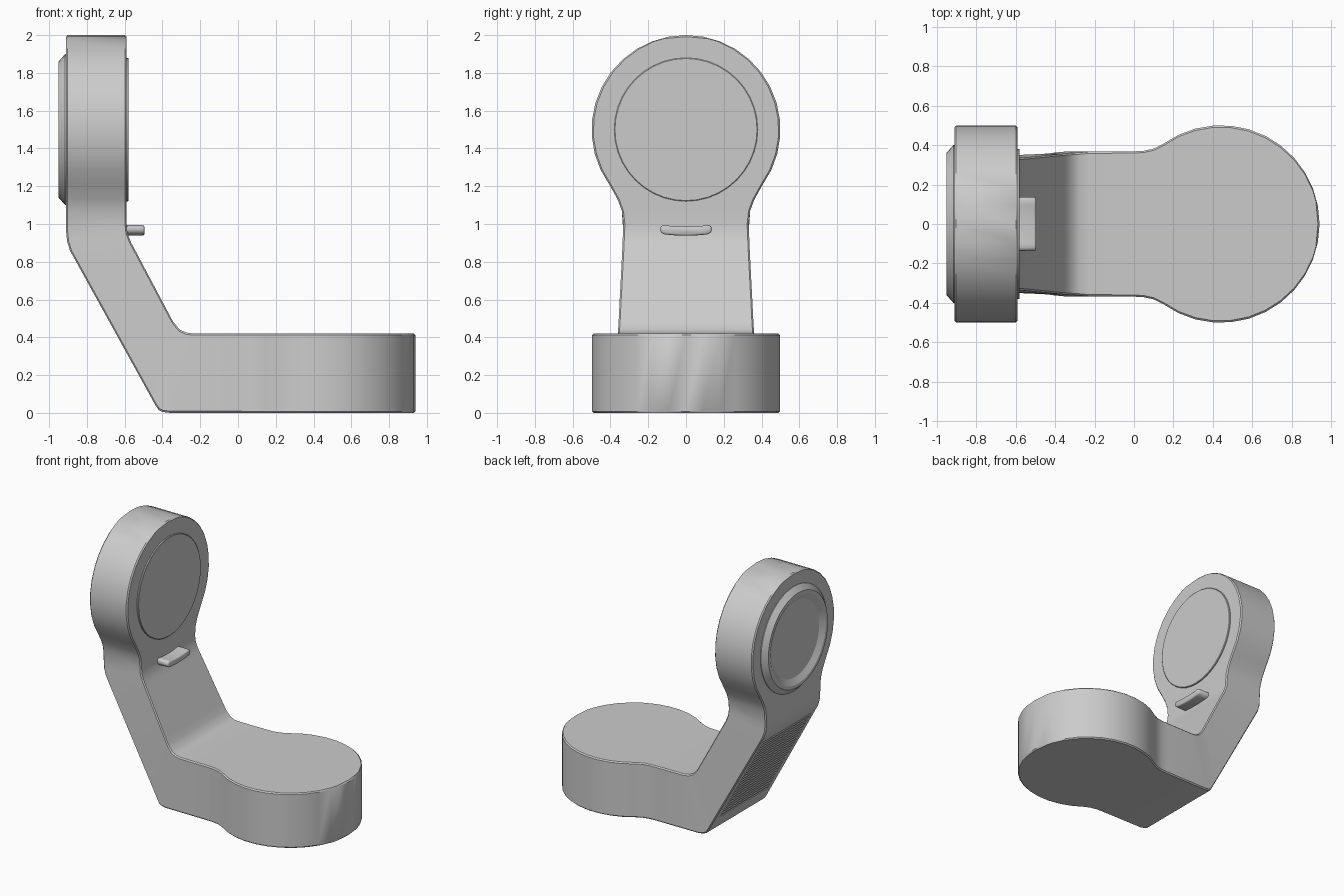
import bpy, bmesh, math
from mathutils import Matrix, Vector

if "Cube" in bpy.data.objects:
    bpy.data.objects.remove(bpy.data.objects["Cube"])

grey = bpy.data.materials.new("plain grey")
grey.diffuse_color = (0.6, 0.6, 0.6, 1)
grey.use_nodes = True
grey.node_tree.nodes["Principled BSDF"].inputs["Base Color"].default_value = grey.diffuse_color


def make(name, bm, angle=None):
    bmesh.ops.remove_doubles(bm, verts=bm.verts, dist=1e-5)
    bmesh.ops.recalc_face_normals(bm, faces=bm.faces)
    me = bpy.data.meshes.new(name)
    bm.to_mesh(me)
    bm.free()
    me.materials.append(grey)
    ob = bpy.data.objects.new(name, me)
    bpy.context.collection.objects.link(ob)
    if angle:
        smooth(ob, angle)
    return ob


def smooth(ob, angle):
    bpy.ops.object.select_all(action='DESELECT')
    ob.select_set(True)
    bpy.context.view_layer.objects.active = ob
    bpy.ops.object.shade_smooth_by_angle(angle=math.radians(angle))


def loft(rings):
    """Skin equal-sized rings of points and cap both ends."""
    bm = bmesh.new()
    vs = [[bm.verts.new(p) for p in r] for r in rings]
    n = len(vs[0])
    for a, b in zip(vs, vs[1:]):
        for i in range(n):
            j = (i + 1) % n
            bm.faces.new((a[i], a[j], b[j], b[i]))
    return bm, vs


def revolve(name, profile, cz, n=40):
    """Revolve (x, radius) points about a horizontal x axis at height cz."""
    rings = [[(x, r * math.sin(2 * math.pi * i / n), cz + r * math.cos(2 * math.pi * i / n))
              for i in range(n)] for x, r in profile]
    bm, vs = loft(rings)
    bm.faces.new(vs[0])
    bm.faces.new(vs[-1])
    return make(name, bm, 25)


# Stations along the bent body: inner x, z, outer x, z, half width
arc = [math.radians(126) * i / 12 for i in range(13)]
st = [(-.59, 1.5 + .5 * math.cos(t), -.91, 1.5 + .5 * math.cos(t), .5 * math.sin(t)) for t in arc]
st += [(-.59, 1.13, -.91, 1.13, .362), (-.59, 1.07, -.91, 1.07, .340),
       (-.59, 1.0, -.91, .96, .332), (-.585, .95, -.905, .91, .334),
       (-.565, .90, -.89, .86, .336), (-.55, .872, -.875, .833, .337),
       (-.37, .532, -.47, .10, .355), (-.345, .485, -.437, .04, .357),
       (-.31, .442, -.42, .015, .36), (-.275, .425, -.40, .005, .362),
       (-.23, .42, -.36, 0, .366), (0, .42, 0, 0, .368),
       (.05, .42, .05, 0, .371), (.10, .42, .10, 0, .382)]
st += [(.44 + .5 * math.cos(t), .42, .44 + .5 * math.cos(t), 0, .5 * math.sin(t)) for t in reversed(arc)]

bm = bmesh.new()
rows = []
for ix, iz, ox, oz, w in st:
    if w < 1e-6:  # pointed tip of a round end
        a, b = bm.verts.new((ix, 0, iz)), bm.verts.new((ox, 0, oz))
        rows.append((a, a, b, b))
    else:
        rows.append([bm.verts.new(p) for p in
                     ((ix, -w, iz), (ix, w, iz), (ox, w, oz), (ox, -w, oz))])
for a, b in zip(rows, rows[1:]):
    for i in range(4):
        j = (i + 1) % 4
        quad = list(dict.fromkeys((a[i], a[j], b[j], b[i])))
        if len(quad) > 2:
            bm.faces.new(quad)
body = make("stand_body", bm)
bev = body.modifiers.new("edge chamfer", 'BEVEL')
bev.width = .025
bev.segments = 1
bev.limit_method = 'ANGLE'
bev.angle_limit = math.radians(65)

# Fine grip slots across the sloping back
top, low = Vector((-.875, 0, .833)), Vector((-.47, 0, .10))
d = (low - top).normalized()
side = Vector((0, 1, 0))
nrm = d.cross(side)
bm = bmesh.new()
count = 24
for i in range(count):
    p = top.lerp(low, .05 + .9 * i / (count - 1))
    m = Matrix((d * .015, side * .58, nrm * .02)).transposed().to_4x4()
    m.translation = p
    bmesh.ops.create_cube(bm, size=1, matrix=m)
cutter = make("slot_cutter", bm)
cutter.hide_render = True
boo = body.modifiers.new("slots", 'BOOLEAN')
boo.operation = 'DIFFERENCE'
boo.solver = 'EXACT'
boo.object = cutter

# Bake the chamfer and slots, then smooth
bpy.context.view_layer.update()
dg = bpy.context.evaluated_depsgraph_get()
baked = bpy.data.meshes.new_from_object(body.evaluated_get(dg))
body.modifiers.clear()
body.data = baked
bpy.data.objects.remove(cutter)
smooth(body, 25)

# Round pad on the front of the head, dished ring on its back
revolve("front_pad", [(-.60, .38), (-.582, .38), (-.579, .376)], 1.5)
revolve("back_ring", [(-.90, .40), (-.915, .40), (-.95, .36), (-.95, .335),
                      (-.925, .29), (-.925, .28)], 1.5)

# Small curved ledge below the pad
outline = []
for i in range(13):
    y = -.12 + .02 * i
    outline.append((y, .962 + .010 * (y / .13) ** 2))
loop = [(y, z - .024) for y, z in outline] + [(.133, .957), (.138, .972), (.133, .987)]
loop += [(y, z + .024) for y, z in reversed(outline)] + [(-.133, .987), (-.138, .972), (-.133, .957)]


def ring(x, s):
    return [(x, y * (1 - .06 * s), .965 + (z - .965) * (1 - .3 * s)) for y, z in loop]


bm, vs = loft([ring(-.62, 0), ring(-.507, 0), ring(-.499, .4), ring(-.496, 1)])
bm.faces.new(vs[0])
bm.faces.new(vs[-1])
make("support_ledge", bm, 40)
